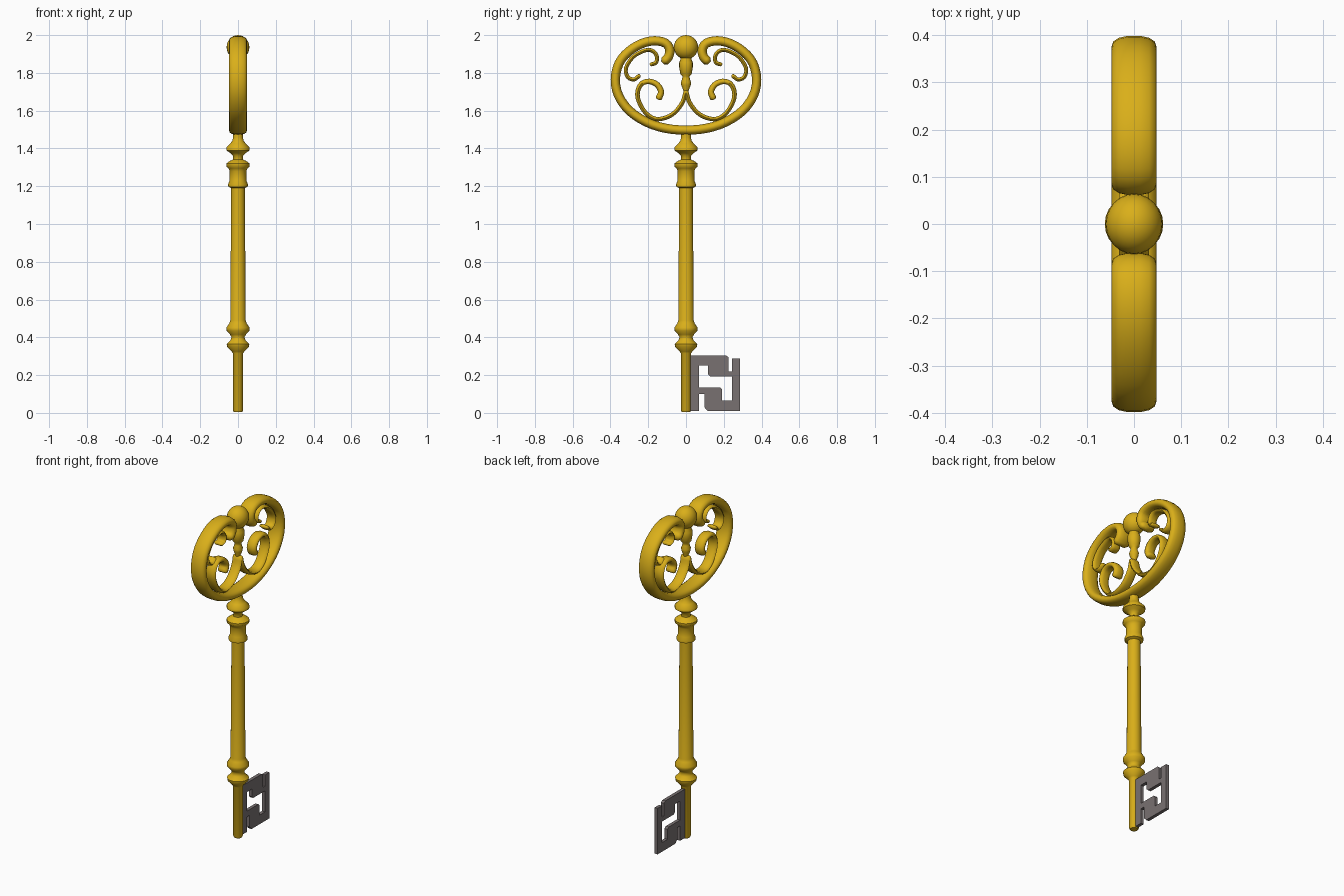
import bpy, bmesh, math
from mathutils import Vector, Matrix

if "Cube" in bpy.data.objects:
    bpy.data.objects.remove(bpy.data.objects["Cube"])


def material(name, rgb):
    m = bpy.data.materials.new(name)
    m.diffuse_color = (*rgb, 1)
    m.use_nodes = True
    m.node_tree.nodes["Principled BSDF"].inputs["Base Color"].default_value = m.diffuse_color
    return m


gold = material("gold", (0.70, 0.43, 0.01))
steel = material("steel", (0.19, 0.165, 0.165))


def finish(bm, name, mat, angle=50):
    bmesh.ops.recalc_face_normals(bm, faces=bm.faces)
    me = bpy.data.meshes.new(name)
    bm.to_mesh(me)
    bm.free()
    ob = bpy.data.objects.new(name, me)
    bpy.context.collection.objects.link(ob)
    me.materials.append(mat)
    bpy.ops.object.select_all(action='DESELECT')
    ob.select_set(True)
    bpy.context.view_layer.objects.active = ob
    bpy.ops.object.shade_smooth_by_angle(angle=math.radians(angle))
    return ob


def skin(bm, rings):
    """Join rings of vertices into a capped tube."""
    n = len(rings[0])
    for a, b in zip(rings, rings[1:]):
        for i in range(n):
            j = (i + 1) % n
            bm.faces.new((a[i], a[j], b[j], b[i]))
    bm.faces.new(rings[0])
    bm.faces.new(rings[-1])


def lathe(name, profile, n=24):
    bm = bmesh.new()
    skin(bm, [[bm.verts.new((r * math.cos(2 * math.pi * i / n), r * math.sin(2 * math.pi * i / n), z))
               for i in range(n)] for r, z in profile])
    return finish(bm, name, gold)


def spline(pts, steps=3):
    """Catmull-Rom curve through (y, z) points."""
    p = [Vector(q) for q in pts]
    p = [2 * p[0] - p[1]] + p + [2 * p[-1] - p[-2]]
    out = []
    for k in range(1, len(p) - 2):
        a, b, c, d = p[k - 1:k + 3]
        for s in range(steps):
            t = s / steps
            out.append(0.5 * (2 * b + (c - a) * t + (2 * a - 5 * b + 4 * c - d) * t * t
                              + (3 * b - a - 3 * c + d) * t ** 3))
    return out + [p[-2]]


def sweep(name, pts, depth, width, n=14, taper=lambda t: 1.0):
    """Flattened tube along a path in the y-z plane, with rounded ends."""
    path = spline(pts)
    bm = bmesh.new()
    rings = []
    last = len(path) - 1
    dirs = [(path[min(i + 1, last)] - path[max(i - 1, 0)]).normalized() for i in range(last + 1)]
    stations = [(path[0] - dirs[0] * width * 0.6, dirs[0], 0.45, 0)]
    stations += [(p, d, 1.0, i / last) for i, (p, d) in enumerate(zip(path, dirs))]
    stations.append((path[-1] + dirs[-1] * width * 0.6, dirs[-1], 0.45, 1))
    for p, d, cap, t in stations:
        side = Vector((-d.y, d.x))
        ring = []
        for k in range(n):
            a = 2 * math.pi * k / n
            c, s = math.cos(a), math.sin(a)
            c = math.copysign(abs(c) ** 0.85, c) * depth * (0.5 + cap / 2)
            q = p + side * (math.copysign(abs(s) ** 0.85, s) * width * cap * taper(t))
            ring.append(bm.verts.new((c, q.x, q.y)))
        rings.append(ring)
    skin(bm, rings)
    return finish(bm, name, gold, 60)


# Turned shaft with its collars
lathe("shaft", [
    (0.022, 0.005), (0.027, 0.015), (0.027, 0.315), (0.034, 0.325), (0.058, 0.35), (0.060, 0.365),
    (0.040, 0.385), (0.034, 0.40), (0.042, 0.415), (0.060, 0.435), (0.061, 0.452), (0.046, 0.475),
    (0.041, 0.49), (0.036, 1.19), (0.051, 1.197), (0.053, 1.21), (0.044, 1.23), (0.044, 1.28),
    (0.051, 1.295), (0.062, 1.305), (0.062, 1.32), (0.045, 1.333), (0.026, 1.342), (0.026, 1.362),
    (0.040, 1.375), (0.062, 1.39), (0.062, 1.405), (0.042, 1.425), (0.030, 1.44), (0.026, 1.46),
    (0.026, 1.50)])

# Bow frame: one half path, mirrored into a full loop
half = [(0.11, 1.507), (0.21, 1.54), (0.30, 1.60), (0.357, 1.68), (0.374, 1.765),
        (0.355, 1.85), (0.305, 1.912), (0.235, 1.955), (0.165, 1.970), (0.108, 1.957),
        (0.086, 1.922), (0.093, 1.885), (0.113, 1.863)]
sweep("bow_frame", [(-y, z) for y, z in reversed(half)] + [(0, 1.497)] + half, 0.048, 0.025)

# Inner scrolls on both sides
large = [(0.002, 1.70), (0.018, 1.645), (0.06, 1.59), (0.11, 1.562), (0.165, 1.557), (0.215, 1.59),
         (0.25, 1.65), (0.256, 1.70), (0.235, 1.743), (0.195, 1.755), (0.153, 1.738),
         (0.132, 1.70), (0.145, 1.665)]
small = [(0.185, 1.845), (0.158, 1.855), (0.155, 1.89), (0.18, 1.918), (0.22, 1.918), (0.28, 1.885),
         (0.318, 1.825), (0.308, 1.778), (0.275, 1.765), (0.248, 1.785)]
for s, label in ((1, "right"), (-1, "left")):
    sweep("large_scroll_" + label, [(s * y, z) for y, z in large], 0.032, 0.012,
          10, lambda t: 1 + 0.5 * max(0, t - 0.5) * 2)
    sweep("small_scroll_" + label, [(s * y, z) for y, z in small], 0.03, 0.011, 10)

# Centre baluster and ball finial
lathe("centre_baluster", [
    (0.010, 1.68), (0.015, 1.71), (0.025, 1.735), (0.027, 1.75), (0.020, 1.77), (0.019, 1.782),
    (0.030, 1.795), (0.036, 1.83), (0.036, 1.855), (0.028, 1.875), (0.028, 1.90)], 16)
bm = bmesh.new()
bmesh.ops.create_uvsphere(bm, u_segments=24, v_segments=14, radius=0.064,
                          matrix=Matrix.Translation((0, 0, 1.936)) @ Matrix.Diagonal((0.94, 1, 1, 1)))
finish(bm, "ball_finial", gold)

# Key bit: filled outline with a cut-out, extruded into a thin plate
outline = [(0.02, 0.01), (0.07, 0.01), (0.07, 0.10), (0.097, 0.10), (0.097, 0.03), (0.115, 0.01),
           (0.285, 0.01), (0.285, 0.288), (0.243, 0.288), (0.243, 0.22), (0.224, 0.22),
           (0.224, 0.295), (0.212, 0.305), (0.02, 0.305)]
hole = [(0.07, 0.135), (0.18, 0.135), (0.19, 0.125), (0.19, 0.065), (0.243, 0.065), (0.243, 0.192),
        (0.13, 0.192), (0.117, 0.205), (0.117, 0.25), (0.07, 0.25)]
bm = bmesh.new()
edges = []
for loop in (outline, hole):
    vs = [bm.verts.new((-0.01, y, z)) for y, z in loop]
    edges += [bm.edges.new((vs[i - 1], vs[i])) for i in range(len(vs))]
bmesh.ops.triangle_fill(bm, edges=edges, use_beauty=True)
ext = bmesh.ops.extrude_face_region(bm, geom=bm.faces[:])
bmesh.ops.translate(bm, vec=(0.02, 0, 0), verts=[v for v in ext["geom"] if isinstance(v, bmesh.types.BMVert)])
finish(bm, "key_bit", steel, 30)
